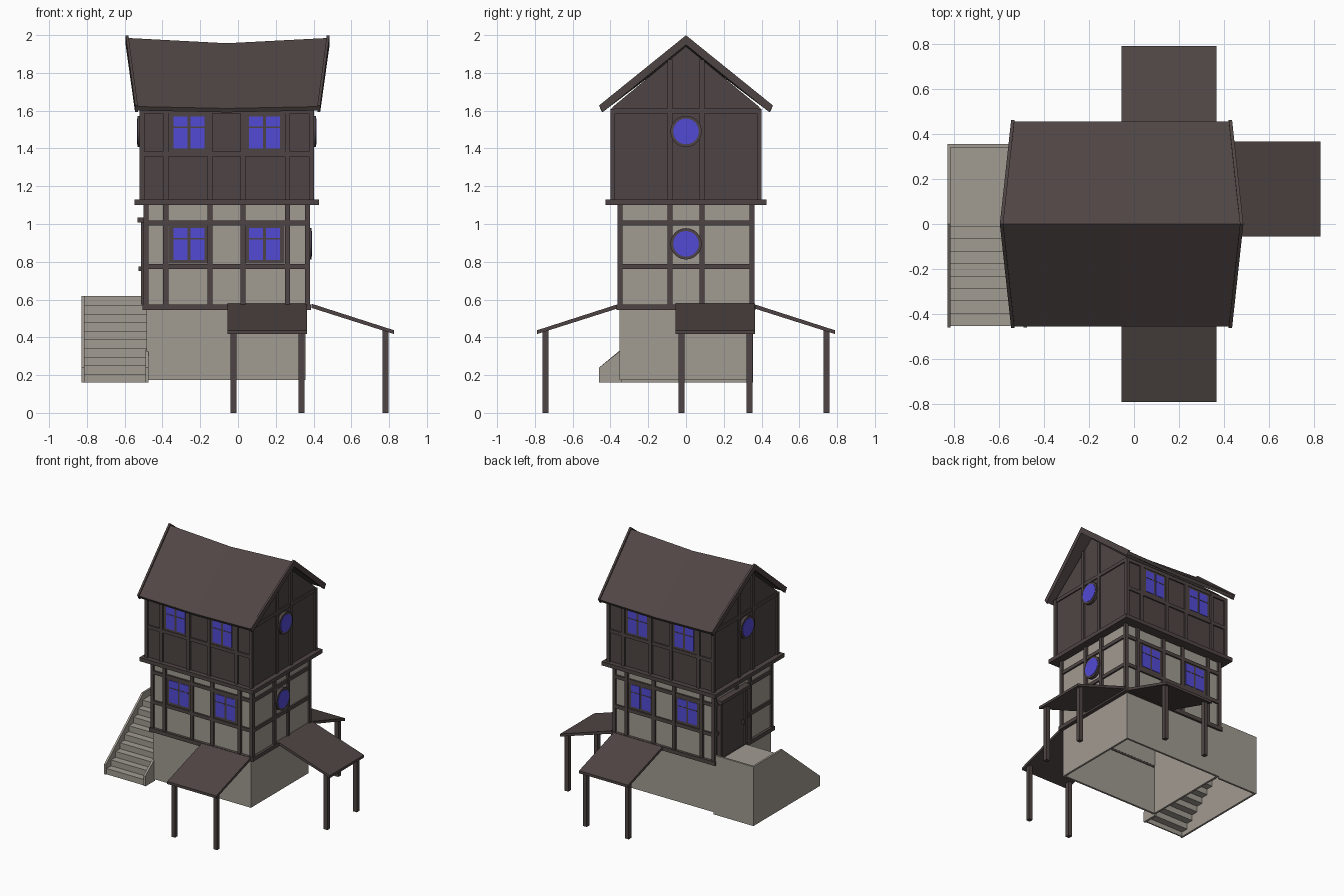
import bpy, bmesh, math
from mathutils import Matrix

if "Cube" in bpy.data.objects:
    bpy.data.objects.remove(bpy.data.objects["Cube"])


def material(name, rgb):
    m = bpy.data.materials.new(name)
    m.diffuse_color = (*rgb, 1)
    m.use_nodes = True
    m.node_tree.nodes["Principled BSDF"].inputs["Base Color"].default_value = m.diffuse_color
    return m


WOOD = material("dark_timber", (0.078, 0.060, 0.058))
STONE = material("pale_plaster", (0.355, 0.325, 0.285))
GLASS = material("blue_glass", (0.085, 0.068, 0.66))
CX = -0.06  # centre of the house in x


def finish(bm, name, mat):
    bmesh.ops.recalc_face_normals(bm, faces=bm.faces)
    me = bpy.data.meshes.new(name)
    bm.to_mesh(me)
    bm.free()
    me.materials.append(mat)
    ob = bpy.data.objects.new(name, me)
    bpy.context.collection.objects.link(ob)
    return ob


def loft(name, sections, mat):
    bm = bmesh.new()
    rings = [[bm.verts.new(p) for p in s] for s in sections]
    n = len(rings[0])
    for a, b in zip(rings, rings[1:]):
        for i in range(n):
            j = (i + 1) % n
            bm.faces.new((a[i], a[j], b[j], b[i]))
    bm.faces.new(rings[0])
    bm.faces.new(rings[-1])
    return finish(bm, name, mat)


def box(name, x0, x1, y0, y1, z0, z1, mat=WOOD):
    return loft(name, [[(x0, y0, z), (x1, y0, z), (x1, y1, z), (x0, y1, z)] for z in (z0, z1)], mat)


def prism_x(name, pts, x0, x1, mat):
    return loft(name, [[(x, y, z) for y, z in pts] for x in (x0, x1)], mat)


def disc_x(name, x, z, r, depth, mat):
    bm = bmesh.new()
    bmesh.ops.create_cone(bm, cap_ends=True, segments=24, radius1=r, radius2=r, depth=depth,
                          matrix=Matrix.Translation((x, 0, z)) @ Matrix.Rotation(math.pi / 2, 4, 'Y'))
    return finish(bm, name, mat)


def shell(name, x0, x1, y0, y1, z0, z1, t, mat):
    # four thin walls, open at top and bottom
    for s, (a, b) in (("front", (y0, y0 + t)), ("back", (y1 - t, y1))):
        box(f"{name}_{s}", x0, x1, a, b, z0, z1, mat)
    for s, (a, b) in (("left", (x0, x0 + t)), ("right", (x1 - t, x1))):
        box(f"{name}_{s}", a, b, y0 + t, y1 - t, z0, z1, mat)


# stone base and plastered middle storey
shell("base_wall", -0.485, 0.358, -0.352, 0.352, 0.175, 0.56, 0.015, STONE)
shell("middle_wall", CX - 0.425, CX + 0.425, -0.347, 0.347, 0.56, 1.11, 0.015, STONE)
shell("sill_beam", CX - 0.446, CX + 0.446, -0.368, 0.368, 0.545, 0.575, 0.035, WOOD)
box("jetty_beam", CX - 0.488, CX + 0.488, -0.425, 0.425, 1.10, 1.13)

# dark upper storey with gables
prism_x("upper_wall", [(-0.388, 1.12), (0.388, 1.12), (0.388, 1.62), (0, 1.94), (-0.388, 1.62)],
        CX - 0.45, CX + 0.45, WOOD)


def window(name, x, s, wall, z0, z1):
    def yy(d0, d1):
        return sorted((s * (wall + d0), s * (wall + d1)))
    box(name + "_frame", x - 0.105, x + 0.105, *yy(-0.005, 0.009), z0 - 0.02, z1 + 0.02)
    for k in (-1, 1):
        c = x + k * 0.0455
        box(name + "_pane", c - 0.037, c + 0.037, *yy(0.006, 0.012), z0, z1, GLASS)
        zb = z0 + 0.66 * (z1 - z0)
        box(name + "_bar", c - 0.037, c + 0.037, *yy(0.008, 0.014), zb - 0.003, zb + 0.003)


# timber framing on each storey: half sizes, inset, z range, rail heights, window range
W = 0.0135
storeys = [("middle", 0.44, 0.362, 0.018, 0.56, 1.11, (0.775, 1.005), (0.81, 0.98)),
           ("upper", 0.462, 0.401, 0.016, 1.12, 1.61, (1.37, 1.598), (1.40, 1.57))]
for name, hx, hy, t, z0, z1, rails, win in storeys:
    for sy in (-1, 1):
        y0, y1 = sorted((sy * hy, sy * (hy - t)))
        for px in (-0.3225, -0.0875, 0.0875, 0.3225):
            box(name + "_stud", CX + px - W, CX + px + W, y0, y1, z0, z1)
        for z in rails:
            r0, r1 = sorted((sy * (hy - 0.003), sy * (hy - t)))
            box(name + "_rail", CX - hx + 0.02, CX + hx - 0.02, r0, r1, z - W, z + W)
        for px in (-0.2, 0.2):
            window(name + "_window", CX + px, sy, hy - t, *win)
        # corner posts
        for sx in (-1, 1):
            xa, xb = sorted((CX + sx * hx, CX + sx * (hx - 0.026)))
            ya, yb = sorted((sy * hy, sy * (hy - 0.026)))
            box(name + "_corner_post", xa, xb, ya, yb, z0, z1)
    for sx in (-1, 1):
        x0, x1 = sorted((CX + sx * hx, CX + sx * (hx - t)))
        top = 1.87 if name == "upper" else z1
        for py in (-0.085, 0.085):
            box(name + "_side_stud", x0, x1, py - W, py + W, z0, top)
        for z in (rails if name == "middle" else rails[1:]):
            r0, r1 = sorted((CX + sx * (hx - 0.003), CX + sx * (hx - t)))
            box(name + "_side_rail", r0, r1, -hy + 0.02, hy - 0.02, z - W, z + W)
        # round windows, except where the door is
        if name == "upper" or sx == 1:
            zc = 0.895 if name == "middle" else 1.49
            disc_x(name + "_round_frame", CX + sx * (hx - 0.003), zc, 0.083, 0.026, WOOD)
            disc_x(name + "_round_glass", CX + sx * (hx + 0.009), zc, 0.068, 0.008, GLASS)

# door on the left side
dx = CX - 0.44
box("door_panel", dx - 0.004, dx + 0.03, 0.0, 0.28, 0.575, 1.0)
for y in (-0.02, 0.28):
    box("door_jamb", dx - 0.014, dx + 0.03, y, y + 0.025, 0.575, 1.01)
box("door_lintel", dx - 0.033, dx + 0.03, -0.035, 0.32, 1.008, 1.034)
box("door_handle", dx - 0.028, dx, 0.025, 0.04, 0.75, 0.775)


# swaybacked roof: closed chevron section swept along x
def chevron(xr, xe, zr, ze, hy, th):
    return [(xe, -hy, ze), (xr, 0, zr), (xe, hy, ze),
            (xe, hy - 0.4 * th, ze - 0.7 * th), (xr, 0, zr - th), (xe, -hy + 0.4 * th, ze - 0.7 * th)]


loft("main_roof", [chevron(-0.59, -0.54, 1.985, 1.622, 0.455, 0.03),
                   chevron(-0.06, -0.06, 1.957, 1.612, 0.455, 0.03),
                   chevron(0.48, 0.43, 1.985, 1.622, 0.455, 0.03)], WOOD)
for name, s in (("left", -1), ("right", 1)):
    loft(name + "_bargeboard", [chevron(-0.055 + s * (0.54 - d), -0.055 + s * (0.49 - d),
                                        1.999 - d * 0.06, 1.627, 0.461, 0.05) for d in (0, 0.015)], WOOD)


# lean-to porch roofs on two posts each (built towards -y, then turned)
def porch(name, reach, place):
    a0, a1 = -0.055, 0.366
    prof = [(-0.352, 0.578), (-reach, 0.437), (-reach, 0.417), (-0.352, 0.556)]
    parts = [prism_x(name + "_roof", prof, a0, a1, WOOD)]
    for a in (a0 + 0.015, a1 - 0.045):
        parts.append(box(name + "_post", a, a + 0.031, -reach + 0.03, -reach + 0.062, 0, 0.437))
    for ob in parts:
        ob.data.transform(place)
        if place.determinant() < 0:
            ob.data.flip_normals()


porch("front_porch", 0.79, Matrix.Identity(4))
porch("back_porch", 0.79, Matrix.Scale(-1, 4, (0, 1, 0)))
porch("side_porch", 0.79, Matrix.Translation((0.037, 0, 0)) @ Matrix.Rotation(math.pi / 2, 4, 'Z'))

# outside staircase: parapets, landing and hollow steps
XO, XI = -0.828, -0.485
prism_x("stair_outer_wall", [(-0.46, 0.16), (0.355, 0.16), (0.355, 0.62), (0, 0.62), (-0.46, 0.24)],
        XO, XO + 0.015, STONE)
prism_x("stair_inner_wall", [(-0.46, 0.16), (-0.34, 0.16), (-0.34, 0.335), (-0.46, 0.24)],
        XI - 0.005, XI + 0.011, STONE)
box("landing_back_wall", XO + 0.015, XI, 0.34, 0.355, 0.16, 0.62, STONE)
RISE, RUN = 0.0455, 0.055
for i in range(9):
    y, z = -0.452 + i * RUN, 0.16 + i * RISE
    end = 0.34 if i == 8 else y + RUN + 0.01
    box("stair_riser", XO + 0.015, XI, y, y + 0.01, z, z + RISE - 0.01, STONE)
    box("landing" if i == 8 else "stair_tread", XO + 0.015, XI, y, end, z + RISE - 0.01, z + RISE, STONE)
